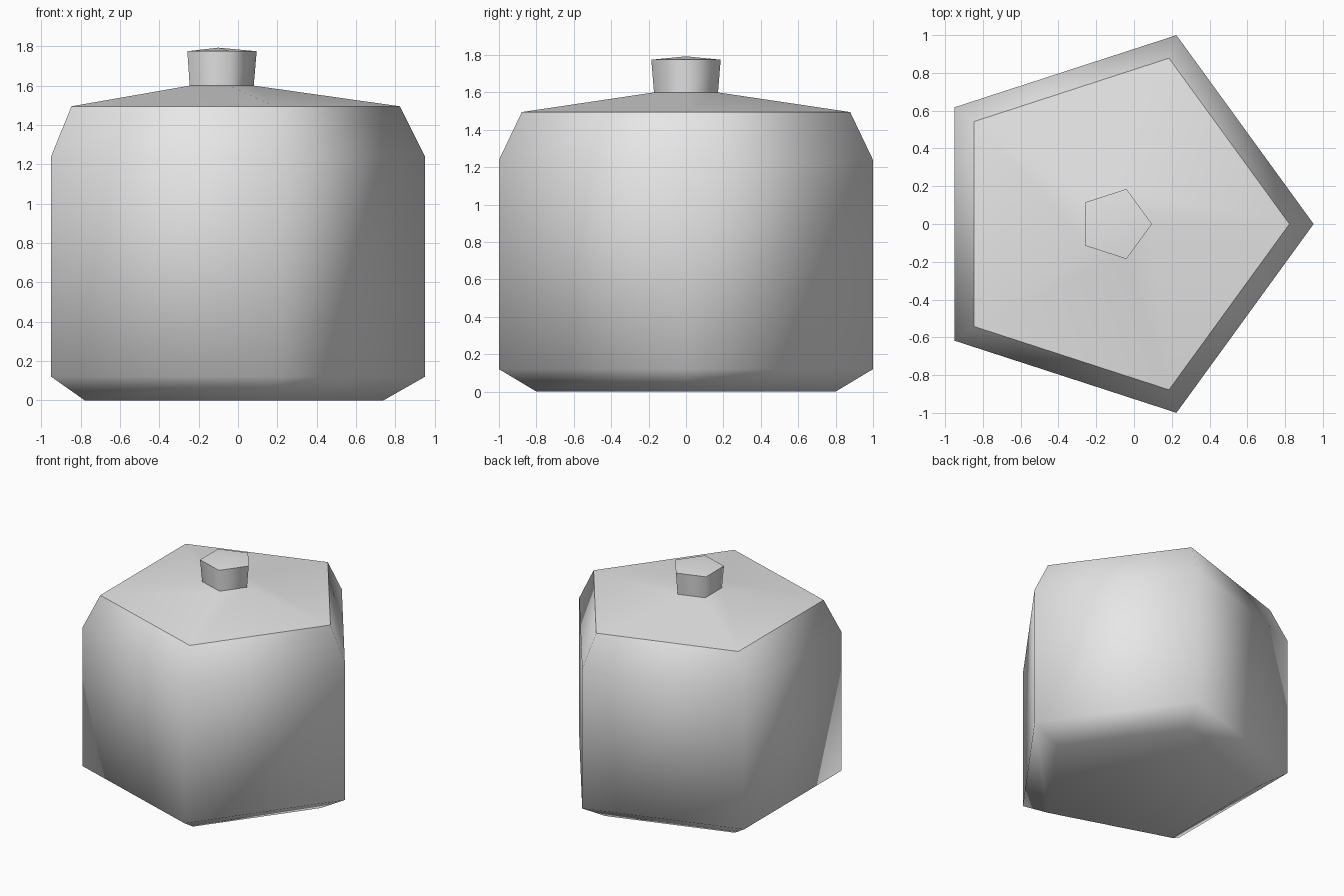
import bpy, bmesh
from math import cos, sin, tau

cube = bpy.data.objects.get("Cube")
if cube:
    bpy.data.objects.remove(cube, do_unlink=True)

SIDES = 5
AXIS_X = -0.10

grey = bpy.data.materials.new("light_grey")
grey.use_nodes = True
grey.diffuse_color = (0.8, 0.8, 0.8, 1)
for node in grey.node_tree.nodes:
    if node.type == 'BSDF_PRINCIPLED':
        node.inputs["Base Color"].default_value = (0.8, 0.8, 0.8, 1)


def lathe(name, profile, cap_bottom=False):
    """Turn a (radius, z) profile, listed upwards, into a smooth five-sided shell."""
    bm = bmesh.new()
    rings = []
    for r, z in profile:
        if r == 0:
            rings.append([bm.verts.new((0, 0, z))] * SIDES)
        else:
            rings.append([bm.verts.new((r * cos(tau * i / SIDES), r * sin(tau * i / SIDES), z))
                          for i in range(SIDES)])
    for low, high in zip(rings, rings[1:]):
        for i in range(SIDES):
            j = (i + 1) % SIDES
            corners = [low[i], low[j], high[j], high[i]]
            bm.faces.new(list(dict.fromkeys(corners)))
    if cap_bottom:
        bm.faces.new(rings[0][::-1])
    for face in bm.faces:
        face.smooth = True
    mesh = bpy.data.meshes.new(name)
    bm.to_mesh(mesh)
    bm.free()
    mesh.materials.append(grey)
    obj = bpy.data.objects.new(name, mesh)
    obj.location.x = AXIS_X
    bpy.context.collection.objects.link(obj)
    return obj


# Pot body with chamfered foot and shoulder
lathe("pot_body", [(0.84, 0), (1.051, 0.12), (1.051, 1.24), (0.923, 1.495)], cap_bottom=True)
# Shallow sloping lid; the separate shells keep the rims crisp
lathe("lid", [(0.923, 1.495), (0.18, 1.6)])
# Flared knob and its slightly peaked top
lathe("knob", [(0.18, 1.6), (0.195, 1.775)])
lathe("knob_top", [(0.195, 1.775), (0, 1.793)])
